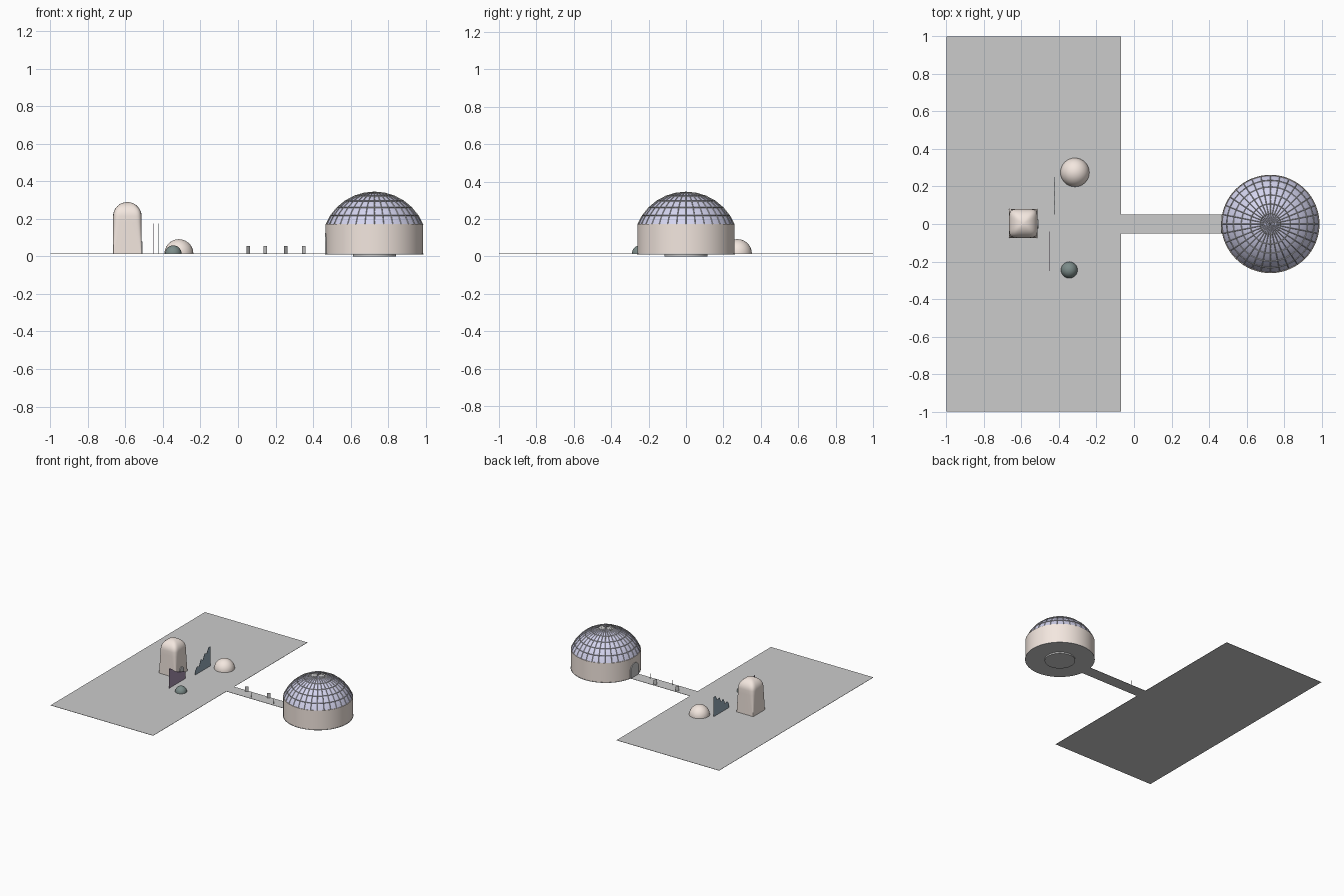
import bpy, bmesh
from math import sin, cos, pi, radians, copysign

if "Cube" in bpy.data.objects:
    bpy.data.objects.remove(bpy.data.objects["Cube"])

GZ = 0.015            # height of the paved ground
DX = 0.727            # centre of the domed building


def material(name, rgb):
    m = bpy.data.materials.new(name)
    m.diffuse_color = (*rgb, 1)
    m.use_nodes = True
    m.node_tree.nodes["Principled BSDF"].inputs["Base Color"].default_value = m.diffuse_color
    return m


CREAM = material("cream", (0.90, 0.80, 0.74))
GLASS = material("lavender_glass", (0.66, 0.66, 0.86))
GREEN = material("dark_green", (0.20, 0.26, 0.25))
BLUE = material("slate_blue", (0.30, 0.40, 0.48))
PURPLE = material("purple", (0.38, 0.28, 0.42))


def make(name, verts, faces, mat=None, smooth=None, fix=True):
    me = bpy.data.meshes.new(name)
    me.from_pydata(verts, [], faces)
    if fix:
        bm = bmesh.new()
        bm.from_mesh(me)
        bmesh.ops.remove_doubles(bm, verts=bm.verts, dist=1e-5)
        bmesh.ops.recalc_face_normals(bm, faces=bm.faces)
        bm.to_mesh(me)
        bm.free()
    ob = bpy.data.objects.new(name, me)
    bpy.context.collection.objects.link(ob)
    if mat:
        me.materials.append(mat)
    if smooth:
        bpy.context.view_layer.objects.active = ob
        bpy.ops.object.select_all(action='DESELECT')
        ob.select_set(True)
        bpy.ops.object.shade_smooth_by_angle(angle=radians(smooth))
    return ob


def loft(name, rings, mat=None, smooth=None, caps=True):
    n = len(rings[0])
    verts = [p for r in rings for p in r]
    faces = [(k * n + i, k * n + (i + 1) % n, (k + 1) * n + (i + 1) % n, (k + 1) * n + i)
             for k in range(len(rings) - 1) for i in range(n)]
    if caps:
        faces += [tuple(range(n)), tuple(range(len(verts) - n, len(verts)))]
    return make(name, verts, faces, mat, smooth)


def circle(x, y, z, r, n):
    return [(x + r * cos(2 * pi * i / n), y + r * sin(2 * pi * i / n), z) for i in range(n)]


def box(name, x0, x1, y0, y1, z0, z1, mat=None):
    return loft(name, [[(x0, y0, z), (x1, y0, z), (x1, y1, z), (x0, y1, z)]
                       for z in (z0, z1)], mat)


def arch(name, x0, x1, w, h, mat=None):
    # round-headed doorway slab, facing along x
    yz = [(-w, GZ)] + [(-w * cos(pi * i / 16), GZ + h - w + w * sin(pi * i / 16))
                       for i in range(17)] + [(w, GZ)]
    return loft(name, [[(x, y, z) for y, z in yz] for x in (x0, x1)], mat, 30)


def cap_rings(x, y, zc, R, a_max, steps, n):
    # rings of a spherical cap, from rim up to the pole
    return [circle(x, y, zc + R * cos(a_max * (1 - k / steps)),
                   max(R * sin(a_max * (1 - k / steps)), 1e-7), n) for k in range(steps + 1)]


# paved ground and walkway
box("ground", -1, -0.07, -1, 1, GZ - 0.002, GZ)
box("walkway", -0.07, 0.48, -0.05, 0.05, GZ - 0.002, GZ)

# domed building: plinth, drum, doorway, glass dome, ribs
loft("plinth", [circle(DX, 0, z, 0.115, 48) for z in (0, GZ - 0.002)], None, 30)
loft("floor", [circle(DX, 0, z, 0.262, 64) for z in (GZ - 0.004, GZ)], None, 30)
loft("drum", [circle(DX, 0, z, 0.26, 64) for z in (GZ, 0.172)], CREAM, 30)
arch("drum_doorway", 0.463, 0.49, 0.05, 0.11)
loft("glass_dome", cap_rings(DX, 0, 0.064, 0.278, radians(67.7), 12, 64), GLASS, 30, False)
ribs = loft("dome_ribs", cap_rings(DX, 0, 0.064, 0.279, radians(67.7), 6, 32), None, None, False)
wire = ribs.modifiers.new("wire", 'WIREFRAME')
wire.thickness = 0.006
wire.use_even_offset = False

# tower: square base easing into a rounded top
def tower_ring(z, scale, power):
    def side(c):
        return copysign(abs(c) ** (2 / power), c) if abs(c) > 1e-9 else 0.0
    return [(-0.59 + 0.076 * scale * side(cos(2 * pi * i / 48)),
             0.003 + 0.077 * scale * side(sin(2 * pi * i / 48)), z) for i in range(48)]


tower = [tower_ring(GZ + 0.2 * k / 6, 1, 60 / (1 + 1.8 * k)) for k in range(7)]
tower += [tower_ring(0.215 + 0.075 * sin(pi / 2 * k / 8),
                     max(cos(pi / 2 * k / 8), 1e-6), 5 - 0.2 * k) for k in range(1, 9)]
loft("tower", tower, CREAM, 50, False)
arch("tower_door", -0.53, -0.508, 0.025, 0.065)

# small domes on the ground
for name, x, y, r, mat in (("cream_dome", -0.315, 0.275, 0.077, CREAM),
                           ("green_dome", -0.345, -0.245, 0.044, GREEN)):
    loft(name, cap_rings(x, y, GZ, r, pi / 2, 10, 32), mat, 50, False)


# thin stepped screens
def screen(name, x, y_low, y_high, heights, mat):
    n = len(heights) - 1
    pts = [(x, y_low + (y_high - y_low) * i / n, GZ + h) for i, h in enumerate(heights)]
    pts += [(x, y_high, GZ), (x, y_low, GZ)]
    loft(name, [[(p[0] + d, p[1], p[2]) for p in pts] for d in (-0.001, 0.001)], mat)


screen("blue_screen", -0.425, 0.05, 0.25,
       [0.03, 0.06, 0.05, 0.10, 0.085, 0.13, 0.12, 0.16, 0.16], BLUE)
screen("purple_screen", -0.45, -0.04, -0.25,
       [0.055, 0.07, 0.075, 0.085, 0.095, 0.11, 0.13, 0.15, 0.16], PURPLE)

# small upright panels along the walkway, turned diagonally
for i, (x, y, s) in enumerate(((0.055, 0.035, 1), (0.145, -0.035, -1),
                               (0.255, 0.035, 1), (0.35, -0.035, -1))):
    h = 0.01
    a, b = (x - h, y - s * h), (x + h, y + s * h)
    make(f"walkway_panel_{i + 1}", [(*a, GZ), (*b, GZ), (*b, 0.055), (*a, 0.055)],
         [(0, 1, 2, 3)], fix=False)
